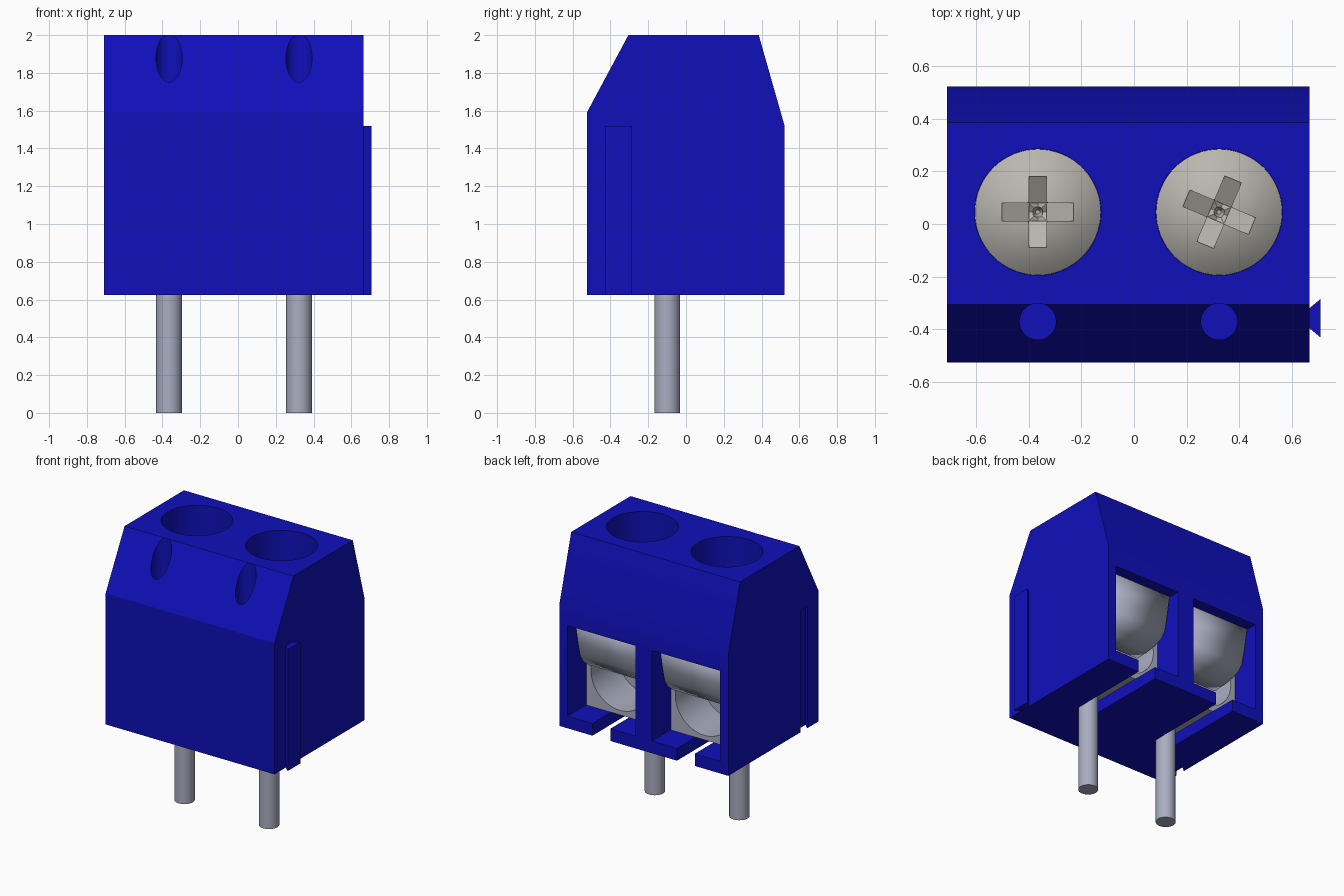
import bpy, bmesh, math
from mathutils import Matrix, Vector

if "Cube" in bpy.data.objects:
    bpy.data.objects.remove(bpy.data.objects["Cube"], do_unlink=True)


def material(name, rgb):
    m = bpy.data.materials.new(name)
    m.use_nodes = True
    m.diffuse_color = (*rgb, 1)
    bsdf = next(n for n in m.node_tree.nodes if n.type == 'BSDF_PRINCIPLED')
    bsdf.inputs["Base Color"].default_value = (*rgb, 1)
    return m


BLUE = material("blue plastic", (0.005, 0.005, 0.5))
TIN = material("tinned metal", (0.40, 0.42, 0.53))
STEEL = material("screw steel", (0.49, 0.47, 0.43))


def finish(name, bm, mat):
    bmesh.ops.recalc_face_normals(bm, faces=bm.faces)
    me = bpy.data.meshes.new(name)
    bm.to_mesh(me)
    bm.free()
    me.materials.append(mat)
    ob = bpy.data.objects.new(name, me)
    bpy.context.collection.objects.link(ob)
    return ob


def prism(name, pts, vec, mat):
    """Extrude a closed 3D outline along vec."""
    bm = bmesh.new()
    f = bm.faces.new([bm.verts.new(p) for p in pts])
    ext = bmesh.ops.extrude_face_region(bm, geom=[f])
    bmesh.ops.translate(bm, vec=vec, verts=[v for v in ext["geom"] if isinstance(v, bmesh.types.BMVert)])
    return finish(name, bm, mat)


def box(name, lo, hi, mat):
    (x0, y0, z0), (x1, y1, z1) = lo, hi
    return prism(name, [(x0, y0, z0), (x1, y0, z0), (x1, y1, z0), (x0, y1, z0)], (0, 0, z1 - z0), mat)


def cone(name, base, r1, r2, depth, mat, seg=48, along_y=False):
    bm = bmesh.new()
    bmesh.ops.create_cone(bm, cap_ends=True, segments=seg, radius1=r1, radius2=r2, depth=depth,
                          matrix=Matrix.Translation((0, 0, depth / 2)))
    if along_y:
        bm.transform(Matrix.Rotation(-math.pi / 2, 4, 'X'))
    bm.transform(Matrix.Translation(base))
    return finish(name, bm, mat)


def activate(ob):
    bpy.ops.object.select_all(action='DESELECT')
    ob.select_set(True)
    bpy.context.view_layer.objects.active = ob


def cut(ob, cutters):
    for c in cutters:
        activate(ob)
        mod = ob.modifiers.new("cut", 'BOOLEAN')
        mod.operation, mod.solver, mod.object = 'DIFFERENCE', 'EXACT', c
        bpy.ops.object.modifier_apply(modifier=mod.name)
        bpy.data.objects.remove(c, do_unlink=True)


def smooth(ob, angle=30):
    activate(ob)
    bpy.ops.object.shade_smooth_by_angle(angle=math.radians(angle))


def dovetail(name, x0, x1, z0, z1):
    return prism(name, [(x0, -0.395, z0), (x1, -0.43, z0), (x1, -0.285, z0), (x0, -0.32, z0)],
                 (0, 0, z1 - z0), BLUE)


POLES = ((-0.365, 0), (0.323, -23))  # pole x position, screw turn in degrees
X0, X1 = -0.71, 0.665

# Housing: side profile extruded across the width
profile = [(-0.525, 0.625), (-0.525, 1.59), (-0.305, 2), (0.385, 2), (0.522, 1.52), (0.522, 0.625)]
housing = prism("housing", [(X0, y, z) for y, z in profile], (X1 - X0, 0, 0), BLUE)
cutters = [dovetail("groove_cutter", X0 - 0.002, X0 + 0.04, 0.6, 1.52)]
for x, _ in POLES:
    cutters += [
        cone("screw_well", (x, 0.045, 1.42), 0.24, 0.24, 0.7, BLUE, 64),
        cone("test_hole", (x, -0.37, 1.3), 0.069, 0.069, 0.8, BLUE, 32),
        box("wire_entry", (x - 0.276, -0.22, 0.715), (x + 0.276, 0.6, 1.38), BLUE),
        box("pin_slot", (x - 0.073, -0.1, 0.6), (x + 0.073, 0.6, 0.8), BLUE),
        cone("pin_hole", (x, -0.1, 0.6), 0.073, 0.073, 0.2, BLUE, 32),
    ]
cut(housing, cutters)
smooth(housing, 20)

# Interlocking rib on the left side
dovetail("side_rib", X1, X1 + 0.042, 0.625, 1.52)


def screw(i, x, turn):
    # Domed head made by spinning a half profile
    top, r, h = 1.60, 0.239, 0.1
    n = 10
    bm = bmesh.new()
    pts = [(0, 0, 1.425), (r, 0, 1.425)]
    pts += [(r * math.cos(a), 0, top - h * math.cos(a) ** 2)
            for a in [math.pi / 2 * k / n for k in range(n + 1)]]
    vs = [bm.verts.new(p) for p in pts]
    es = [bm.edges.new(p) for p in zip(vs, vs[1:])]
    bmesh.ops.spin(bm, geom=vs + es, cent=(0, 0, 0), axis=(0, 0, 1), angle=2 * math.pi, steps=64)
    bmesh.ops.remove_doubles(bm, verts=bm.verts, dist=1e-4)
    head = finish(f"screw_{i}", bm, STEEL)
    # Cross recess with floors sloping to the middle
    w, a = 0.034, 0.135
    outline = [(-a, 0.06), (-a, -0.045), (0, -0.13), (a, -0.045), (a, 0.06)]
    tools = [
        prism("slot_a", [(u, -w, top + v) for u, v in outline], (0, 2 * w, 0), STEEL),
        prism("slot_b", [(-w, u, top + v) for u, v in outline], (2 * w, 0, 0), STEEL),
        cone("recess_centre", (0, 0, top - 0.17), 0.008, 0.062, 0.2, STEEL, 16),
    ]
    cut(head, tools)
    head.data.transform(Matrix.Translation((x, 0.045, 0)) @ Matrix.Rotation(math.radians(turn), 4, 'Z'))
    smooth(head, 25)


def leaf(i, x):
    # Bent pressure plate: rows of y, z, half width
    rows = [(0.43, 1.378, 0.268), (0.405, 1.22, 0.265), (0.387, 1.12, 0.26), (0.365, 1.075, 0.25),
            (0.325, 1.04, 0.235), (0.26, 1.01, 0.215), (0.19, 0.98, 0.19)]
    bm = bmesh.new()
    pairs = [(bm.verts.new((x - w, y, z)), bm.verts.new((x + w, y, z))) for y, z, w in rows]
    for (a, b), (c, d) in zip(pairs, pairs[1:]):
        bm.faces.new((a, b, d, c))
    ob = finish(f"clamp_leaf_{i}", bm, TIN)
    mod = ob.modifiers.new("thickness", 'SOLIDIFY')
    mod.thickness, mod.offset = 0.025, 0
    smooth(ob, 40)


for i, (x, turn) in enumerate(POLES, 1):
    screw(i, x, turn)
    # Metal cage with a round wire hole
    cage = box(f"clamp_cage_{i}", (x - 0.272, -0.21, 0.717), (x + 0.272, 0.31, 1.375), TIN)
    cut(cage, [cone("wire_hole", (x, 0.0, 0.985), 0.235, 0.235, 0.5, TIN, 48, along_y=True)])
    smooth(cage)
    leaf(i, x)
    # Solder pin
    smooth(cone(f"pin_{i}", (x, -0.1, 0), 0.068, 0.068, 0.73, TIN, 32))
